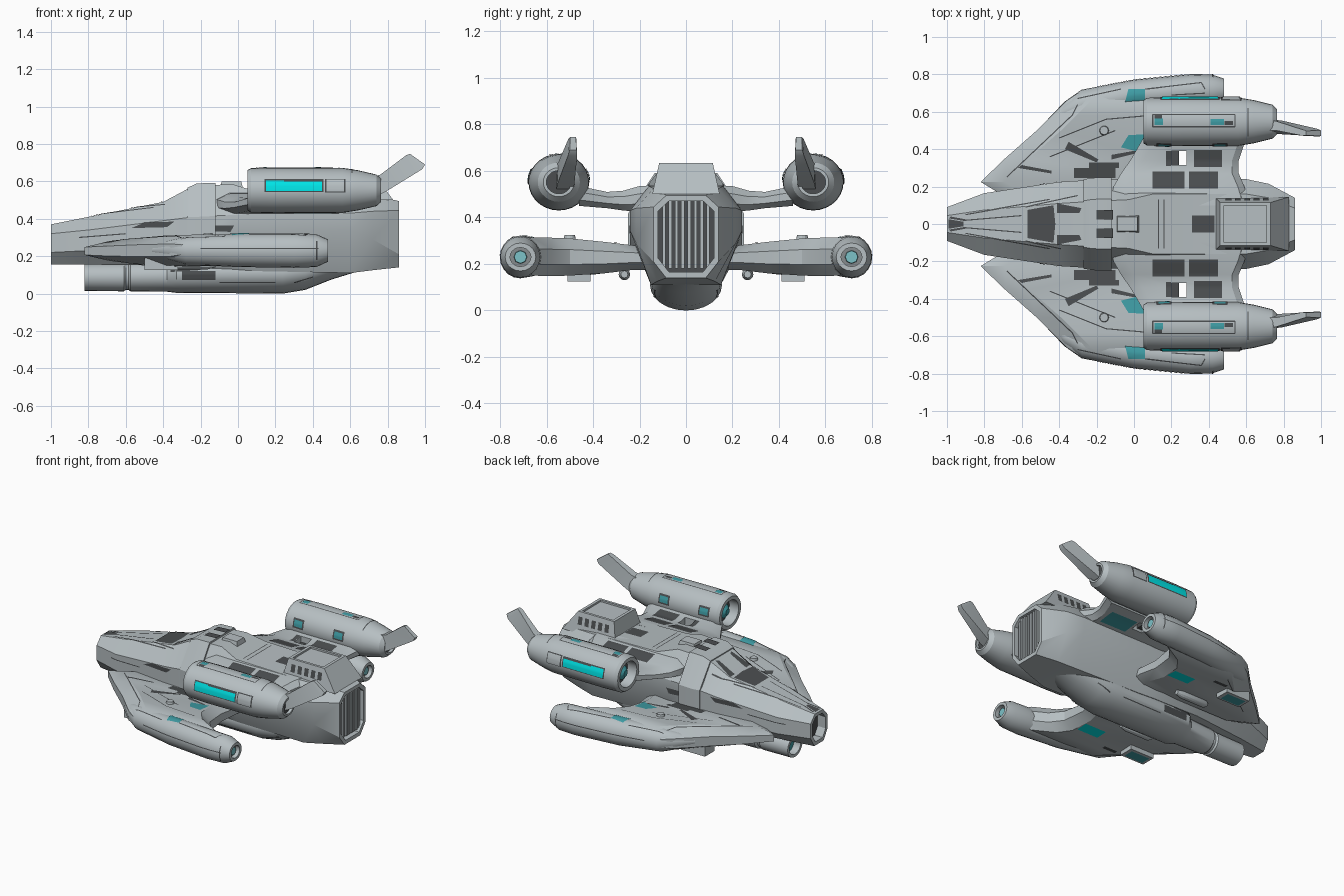
import bpy, bmesh, math
from mathutils import Vector
from mathutils.bvhtree import BVHTree

if "Cube" in bpy.data.objects:
    bpy.data.objects.remove(bpy.data.objects["Cube"])


def material(name, rgb):
    m = bpy.data.materials.new(name)
    m.diffuse_color = (*rgb, 1)
    m.use_nodes = True
    m.node_tree.nodes["Principled BSDF"].inputs["Base Color"].default_value = m.diffuse_color
    return m


GREY = material("hull grey", (0.47, 0.52, 0.54))
MID = material("trim grey", (0.24, 0.26, 0.27))
DARK = material("dark panel", (0.07, 0.076, 0.08))
CYAN = material("bright cyan", (0.0, 0.86, 0.88))
TEAL = material("teal glass", (0.05, 0.34, 0.38))
PALE = material("pale cyan", (0.2, 0.54, 0.58))


def finish(name, bm, mats, mirror):
    mesh = bpy.data.meshes.new(name)
    bm.to_mesh(mesh)
    bm.free()
    for m in mats:
        mesh.materials.append(m)
    ob = bpy.data.objects.new(name, mesh)
    bpy.context.collection.objects.link(ob)
    if mirror:
        ob.modifiers.new("mirror", 'MIRROR').use_axis = (False, True, False)
    return ob


def loft(name, rings, mat=GREY, mirror=False, start=None, end=None):
    """Skin rings of points; start/end = (scale, offset vector, material) sinks a cap."""
    rings = [[Vector(p) for p in r] for r in rings]

    def sunk(ring, spec):
        c = sum(ring, Vector()) / len(ring)
        rim = [c + (p - c) * spec[0] for p in ring]
        return [rim, [p + Vector(spec[1]) for p in rim]]
    if start:
        rings = sunk(rings[0], start)[::-1] + rings
    if end:
        rings = rings + sunk(rings[-1], end)
    bm = bmesh.new()
    vs = [[bm.verts.new(p) for p in r] for r in rings]
    n = len(vs[0])
    for a, b in zip(vs, vs[1:]):
        for i in range(n):
            j = (i + 1) % n
            bm.faces.new((a[i], a[j], b[j], b[i]))
    bm.faces.new(vs[0]).material_index = 1 if start else 0
    bm.faces.new(vs[-1]).material_index = 2 if end else 0
    bmesh.ops.recalc_face_normals(bm, faces=bm.faces)
    tree = BVHTree.FromBMesh(bm)
    ob = finish(name, bm, [mat, start[2] if start else mat, end[2] if end else mat], mirror)
    return ob, tree


def box(name, x0, x1, y0, y1, z0, z1, mat=GREY, mirror=False, t=0.0):
    """Box whose top is drawn in by t."""
    def ring(z, k):
        return [(x0 + k, y0 + k, z), (x1 - k, y0 + k, z), (x1 - k, y1 - k, z), (x0 + k, y1 - k, z)]
    return loft(name, [ring(z0, 0), ring(z1, t)], mat, mirror)


def oval(x, cy, ry, zb, zt, n=24):
    cz, rz = (zb + zt) / 2, (zt - zb) / 2
    return [(x, cy + ry * math.cos(2 * math.pi * i / n), cz + rz * math.sin(2 * math.pi * i / n))
            for i in range(n)]


def hull_ring(x, wt, wm, wb, zt, zu, zl, zb, g=0.0):
    half = [(wt + g, zt + g), (wm + g, zu), (wm + g, zl), (wb, zb)]
    return [(x, y, z) for y, z in half] + [(x, -y, z) for y, z in reversed(half)]


def wing_ring(y, xl, xt, zb, zt, bev):
    m, h = (zb + zt) / 2, (zt - zb) * 0.2
    pts = [(xl, m - h), (xl + bev, zb), (xt - bev / 2, zb), (xt, m - h),
           (xt, m + h), (xt - bev / 2, zt), (xl + bev, zt), (xl, m + h)]
    return [(x, y, z) for x, z in pts]


def R(u0, u1, v0, v1):
    return [(u0, v0), (u1, v0), (u1, v1), (u0, v1)]


def L(u0, v0, u1, v1, w=0.006):
    d = Vector((u1 - u0, v1 - v0)).normalized() * w / 2
    return [(u0 + d.y, v0 - d.x), (u1 + d.y, v1 - d.x), (u1 - d.y, v1 + d.x), (u0 - d.y, v0 + d.x)]


def decals(name, tree, side, mat, quads, lift=0.003, n=8):
    """Thin plates projected onto a surface, mirrored to the other flank."""
    place, ray = {
        'top': (lambda u, v: (u, v, 2), (0, 0, -1)),
        'bottom': (lambda u, v: (u, v, -2), (0, 0, 1)),
        'outer': (lambda u, v: (u, 2, v), (0, -1, 0)),
        'inner': (lambda u, v: (u, 0.3, v), (0, 1, 0))}[side]
    bm = bmesh.new()
    for q in quads:
        a, b, c, d = [Vector(p) for p in q]
        grid = {}
        for i in range(n + 1):
            for j in range(n + 1):
                s, t = i / n, j / n
                p = a.lerp(b, s).lerp(d.lerp(c, s), t)
                hit, nor, _, _ = tree.ray_cast(Vector(place(*p)), Vector(ray))
                if hit:
                    grid[i, j] = bm.verts.new(hit + nor * lift)
        for i in range(n):
            for j in range(n):
                ks = [(i, j), (i + 1, j), (i + 1, j + 1), (i, j + 1)]
                if all(k in grid for k in ks):
                    f = bm.faces.new([grid[k] for k in ks])
                    f.normal_update()
                    if f.normal.dot(Vector(ray)) > 0:
                        f.normal_flip()
    return finish(name, bm, [mat], True)


# Central hull with sunk nose inlet and tail exhaust
HULL = [(-1.0, .045, .09, .05, .37, .32, .22, .155), (-.8, .075, .165, .08, .41, .34, .23, .155),
        (-.4, .11, .225, .13, .49, .39, .25, .15), (-.24, .12, .235, .14, .575, .41, .26, .14),
        (-.03, .13, .24, .15, .585, .42, .28, .13), (.1, .16, .24, .155, .545, .43, .33, .12),
        (.6, .16, .24, .15, .535, .43, .34, .11), (.72, .14, .215, .125, .525, .44, .29, .125),
        (.86, .085, .14, .085, .495, .445, .21, .14)]
hull, hull_t = loft("hull", [hull_ring(*s) for s in HULL],
                    start=(.78, (.06, 0, 0), DARK), end=(.86, (-.1, 0, 0), DARK))
for i in range(8):
    y = (i - 3.5) * 0.027
    box("exhaust_slat", .77, .845, y - .007, y + .007, .18, .47, GREY)

# Cockpit collar and dorsal housing
loft("cockpit_collar", [hull_ring(-.27, .118, .233, .14, .56, .41, .25, .15, .006),
                        hull_ring(-.22, .12, .235, .14, .577, .41, .25, .15, .012),
                        hull_ring(-.12, .122, .238, .14, .58, .415, .25, .15, .012)])
box("spine_block", -.1, .03, -.05, .05, .55, .598, t=.012)
_, dorsal_t = loft("dorsal_housing", [
    [(.43, -.145, .5), (.83, -.145, .5), (.83, .145, .5), (.43, .145, .5)],
    [(.46, -.115, .635), (.73, -.115, .635), (.73, .115, .635), (.46, .115, .635)]],
    end=(.85, (0, 0, -.012), GREY))
decals("dorsal_vents", dorsal_t, 'outer', DARK,
       [R(.49 + i * .05, .52 + i * .05, .555, .605) for i in range(5)])

# Belly tube running under the hull
BELLY = [(-.82, .08, .015, .16), (-.61, .082, .012, .165), (-.6, .072, .02, .16), (-.585, .072, .02, .16),
         (-.575, .09, .012, .17), (-.38, .1, .01, .18), (-.33, .145, .004, .2), (.24, .155, 0, .22),
         (.36, .15, .02, .23), (.5, .135, .075, .24), (.62, .11, .112, .23), (.74, .07, .135, .2)]
_, belly_t = loft("belly_tube", [oval(x, 0, r, b, t) for x, r, b, t in BELLY],
                  start=(.75, (.05, 0, 0), TEAL))
decals("belly_panels", belly_t, 'outer', DARK,
       [R(-.3, -.12, .075, .12), L(-.36, .125, -.2, .135, .02), L(-.1, .06, .2, .06), L(.3, .06, .4, .09)])

# Lower swept wings with outboard pods
LOWER = [(.17, -.73, .14, .175, .275), (.225, -.82, .14, .175, .28), (.35, -.69, .12, .16, .295),
         (.5, -.52, .14, .15, .31), (.58, -.44, .2, .148, .313), (.66, -.36, .34, .15, .315), (.7, -.3, .38, .17, .3)]
_, wing_t = loft("lower_wing", [wing_ring(*s, .13) for s in LOWER], mirror=True)
POD = [(-.46, .55, .012, .215, .25), (-.37, .6, .055, .18, .285), (-.28, .638, .08, .155, .305),
       (0, .69, .082, .142, .32), (.3, .713, .088, .138, .322), (.42, .713, .085, .142, .317), (.48, .712, .066, .17, .29)]
_, pod_t = loft("wing_pod", [oval(*s, 20) for s in POD], mirror=True, end=(.68, (-.03, 0, 0), MID))
loft("pod_lamp", [oval(x, .712, r, .23 - r, .23 + r, 8) for x, r in [(.44, .03), (.465, .027)]], PALE, True)
decals("wing_top_dark", wing_t, 'top', DARK, [
    [(-.37, .4), (-.2, .33), (-.19, .345), (-.35, .44)], R(-.32, -.1, .245, .3), R(-.24, -.08, .3, .33),
    [(-.62, .3), (-.44, .27), (-.44, .285), (-.6, .315)], [(-.12, .345), (.02, .38), (.02, .395), (-.12, .37)]])
decals("wing_seams", wing_t, 'top', DARK, [
    L(-.68, .25, -.33, .58), L(-.33, .58, -.3, .64), L(-.4, .46, -.15, .56), L(-.15, .56, .08, .58), L(-.45, .36, -.1, .5)])
decals("wing_top_glass", wing_t, 'top', TEAL, [[(-.07, .41), (.05, .38), (.05, .48), (-.03, .475)]])
decals("wing_under_glass", wing_t, 'bottom', CYAN, [R(-.1, .06, .39, .47)])
decals("wing_under_seams", wing_t, 'bottom', DARK, [L(-.6, .33, -.25, .6), L(-.3, .53, -.2, .53, .025)])
decals("pod_glass", pod_t, 'top', TEAL, [[(-.05, .645), (.06, .645), (.06, .72), (-.03, .72)]])
decals("pod_seams", pod_t, 'top', DARK, [L(.06, .72, .36, .755), L(.36, .755, .38, .72), L(.38, .7, .2, .69), L(-.3, .67, -.07, .72)])
decals("pod_side_seams", pod_t, 'outer', DARK, [L(-.2, .24, .43, .24), L(.42, .18, .42, .28)])

# Underwing fittings and wing-top knobs
loft("underwing_cannon", [oval(x, .265, r, .155 - r, .155 + r, 12) for x, r in
     [(-.36, .015), (-.34, .025), (-.16, .025), (-.12, .015)]], GREY, True)
_, bay_t = box("underwing_bay", -.5, -.32, .41, .51, .125, .19, mirror=True)
decals("underwing_bay_glass", bay_t, 'bottom', TEAL, [R(-.48, -.34, .425, .495)])
loft("wing_knob", [[(-.16 + r * math.cos(i * math.pi / 6), .5 + r * math.sin(i * math.pi / 6), z)
     for i in range(12)] for z, r in [(.29, .03), (.325, .022)]], GREY, True)

# Upper wings with an open slot
UPPER = [(.1, -.13, .62, .43, .54), (.2, -.11, .59, .425, .535), (.27, -.07, .56, .43, .515),
         (.34, -.02, .56, .44, .51), (.46, .05, .6, .45, .535)]
upper, upper_t = loft("upper_wing", [wing_ring(*s, .07) for s in UPPER])
cutter, _ = box("slot_cutter", .2, .28, .315, .39, .35, .65)
cutter.hide_render = True
cutter.hide_viewport = True
cut = upper.modifiers.new("slot", 'BOOLEAN')
cut.operation, cut.object = 'DIFFERENCE', cutter
upper.modifiers.new("mirror", 'MIRROR').use_axis = (False, True, False)
box("slot_rib", .195, .24, .3, .4, .455, .48, DARK, True)
decals("upper_wing_panels", upper_t, 'top', DARK,
       [R(.32, .47, .305, .395), R(.1, .27, .19, .28), R(.295, .45, .19, .28), R(.17, .198, .31, .39)])
decals("upper_wing_glass", upper_t, 'bottom', TEAL, [R(.3, .5, .27, .39)])

# Engine nacelles with inlets and tail fins
NAC = [(.05, .112), (.07, .124), (.2, .127), (.56, .125), (.64, .112), (.74, .088), (.765, .065)]
_, nac_t = loft("nacelle", [oval(x, .547, r * 1.03, .552 - r * .96, .552 + r * .96, 28) for x, r in NAC],
                mirror=True, start=(.78, (.07, 0, 0), DARK), end=(.8, (-.02, 0, 0), DARK))
loft("inlet_hub", [oval(x, .547, r, .552 - r, .552 + r, 16) for x, r in [(.07, .02), (.09, .045), (.13, .05)]],
     TEAL, True)
loft("tail_fin", [
    [(.72, .485, .51), (.72, .56, .51), (.71, .56, .625), (.71, .5, .625)],
    [(.79, .48, .545), (.79, .553, .545), (.76, .55, .635), (.76, .5, .635)],
    [(.985, .468, .665), (.985, .508, .665), (.9, .505, .74), (.9, .472, .74)],
    [(1.0, .47, .69), (1.0, .5, .69), (.92, .498, .747), (.92, .474, .747)]], mirror=True)
for side in ('outer', 'inner'):
    wide = side == 'outer'
    decals("nacelle_frame_" + side, nac_t, side, DARK,
           [R(.143, .457, .544, .61), R(.465, .575, .54, .612)] if wide else [R(.12, .2, .55, .61), R(.42, .5, .55, .61)])
    decals("nacelle_glass_" + side, nac_t, side, CYAN if wide else TEAL,
           [R(.15, .245, .55, .604), R(.245, .45, .55, .598)] if wide else [R(.13, .19, .56, .6), R(.43, .49, .56, .6)], .005)
decals("nacelle_hatch", nac_t, 'outer', GREY, [R(.473, .567, .546, .606)], .006)
decals("nacelle_top_trim", nac_t, 'top', DARK, [
    L(.1, .52, .54, .52), L(.1, .585, .54, .585), L(.1, .52, .1, .585), L(.54, .52, .54, .585), L(.61, .47, .61, .62),
    R(.485, .53, .53, .55), R(.11, .15, .565, .582)])
decals("nacelle_top_glass", nac_t, 'top', TEAL, [R(.11, .155, .53, .563), R(.41, .48, .53, .56)])

# Hull windows, hatches and panel lines
decals("windscreen", hull_t, 'top', DARK, [
    [(-.57, 0), (-.42, 0), (-.43, .1), (-.57, .075)], [(-.41, .06), (-.29, .06), (-.28, .085), (-.41, .11)],
    R(.31, .43, 0, .045), [(-.99, .03), (-.9, .015), (-.9, .025), (-.98, .04)],
    [(-.99, 0), (-.91, 0), (-.91, .012), (-.99, .025)]])
decals("collar_window", hull_t, 'top', DARK, [R(-.2, -.11, .025, .075)], .02)
decals("hull_seams", hull_t, 'top', DARK, [
    L(-.9, .02, -.6, .045), L(-.9, .05, -.45, .13), L(-.58, .09, -.3, .15), L(.13, 0, .13, .13), L(.16, 0, .16, .13)])
decals("side_windows", hull_t, 'outer', DARK, [
    [(-.57, .35), (-.38, .355), (-.34, .385), (-.5, .38)], [(-.19, .335), (-.04, .33), (-.02, .365), (-.17, .365)],
    L(-.85, .3, -.6, .32)])

# Smooth shading with crisp edges
bpy.ops.object.select_all(action='DESELECT')
for ob in bpy.context.scene.objects:
    if ob is not cutter:
        ob.select_set(True)
        bpy.context.view_layer.objects.active = ob
bpy.ops.object.shade_smooth_by_angle(angle=math.radians(28))
